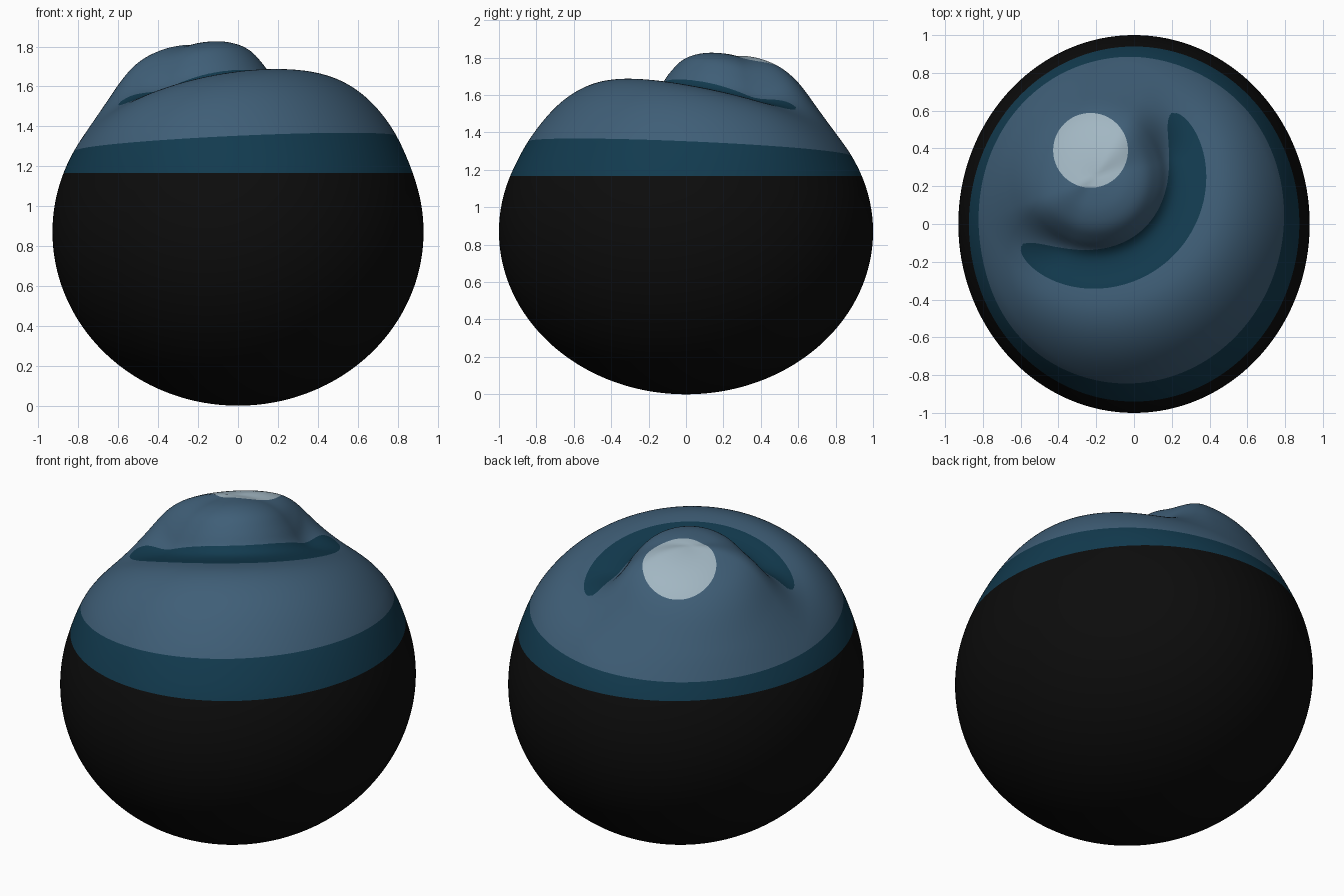
import bpy, bmesh, math
from mathutils import Vector

if "Cube" in bpy.data.objects:
    bpy.data.objects.remove(bpy.data.objects["Cube"])

A, B, C = 0.93, 1.0, 0.87            # half sizes of the base ellipsoid
D = Vector((0.66, -0.75)).normalized()   # axis the crest faces
P = Vector((-D.y, D.x))
CENTRE = Vector((-0.21, 0.25))       # crest centre seen from above

# height change from the ellipsoid, by distance from the crest centre
FRONT = [(0, .12), (.1, .108), (.2, .09), (.28, .055), (.345, -.01), (.385, -.062),
         (.43, -.083), (.5, -.07), (.6, -.026), (.72, .02), (.83, .042), (.95, .043),
         (1.1, .018), (1.22, 0), (2.5, 0)]
BACK = [(0, .12), (.1, .13), (.2, .134), (.3, .128), (.37, .105), (.47, .045),
        (.55, .012), (.63, 0), (2.5, 0)]


def smoothstep(a, b, x):
    t = min(1, max(0, (x - a) / (b - a)))
    return t * t * (3 - 2 * t)


def curve(pts, x):
    """Smooth hermite interpolation through profile points."""
    n = len(pts)

    def slope(i):
        i0, i1 = max(0, i - 1), min(n - 1, i + 1)
        return (pts[i1][1] - pts[i0][1]) / (pts[i1][0] - pts[i0][0])
    for i in range(n - 1):
        (x0, y0), (x1, y1) = pts[i], pts[i + 1]
        if x <= x1:
            h = x1 - x0
            t = (x - x0) / h
            return ((2*t**3 - 3*t*t + 1) * y0 + (t**3 - 2*t*t + t) * h * slope(i)
                    + (3*t*t - 2*t**3) * y1 + (t**3 - t*t) * h * slope(i + 1))
    return 0.0


def polar(co):
    q = Vector((co.x, co.y)) - CENTRE
    return q.length, math.atan2(q.dot(P), q.dot(D))


# colour boundaries: negative inside / below
def band_low(co):
    return co.z - 1.167


def band_high(co):
    return co.z - (1.315 + 0.048 * co.x - 0.045 * co.y)


def disc(co):
    if co.z < 1:
        return 1.0
    return math.hypot(co.x + 0.23, co.y - 0.39) - 0.198


def crescent(co):
    if co.z < 1:
        return 1.0
    r, th = polar(co)
    q = abs(th) / math.radians(88)
    half = 0.106 * math.sqrt(1 - q**4) if q < 1 else -0.1 * (q - 1)
    return abs(r - (0.485 + 0.04 * q**3)) - half


def cut(bm, f):
    """Cut clean edges into the surface where f changes sign."""
    bmesh.ops.triangulate(bm, faces=[g for g in bm.faces if len(g.verts) > 3])
    val = {v: f(v.co) for v in bm.verts}
    new = set()
    for e in list(bm.edges):
        a, b = e.verts
        fa, fb = val[a], val[b]
        if (fa < 0) != (fb < 0):
            t = min(.97, max(.03, fa / (fa - fb)))
            new.add(bmesh.utils.edge_split(e, a, t)[1])
    faces = {g for v in new for g in v.link_faces}
    for g in faces:
        hit = [v for v in g.verts if v in new]
        if len(hit) == 2:
            bmesh.utils.face_split(g, hit[0], hit[1])


def material(name, rgb):
    m = bpy.data.materials.new(name)
    m.diffuse_color = (*rgb, 1)
    m.use_nodes = True
    m.node_tree.nodes["Principled BSDF"].inputs["Base Color"].default_value = m.diffuse_color
    return m


# body: ellipsoid with a sculpted crest, groove and shoulder on top
bm = bmesh.new()
bmesh.ops.create_icosphere(bm, subdivisions=7, radius=1)
for v in bm.verts:
    n = v.co.normalized()
    v.co = Vector((n.x * A, n.y * B, n.z * C + C))
    if n.z > 0.25:
        r, th = polar(v.co)
        w = smoothstep(-0.35, 0.5, math.cos(th))
        dz = w * curve(FRONT, r) + (1 - w) * curve(BACK, r)
        v.co.z += dz * smoothstep(0.25, 0.55, n.z)

for f in (band_low, band_high, disc, crescent):
    cut(bm, f)

# colours by region
for g in bm.faces:
    c = g.calc_center_median()
    g.smooth = True
    if band_low(c) < 0:
        g.material_index = 0
    elif band_high(c) < 0 or crescent(c) < 0:
        g.material_index = 1
    elif disc(c) < 0:
        g.material_index = 3
    else:
        g.material_index = 2

mesh = bpy.data.meshes.new("body")
bm.to_mesh(mesh)
bm.free()
for name, rgb in (("black", (.0037, .0037, .0037)), ("dark teal", (.006, .043, .078)),
                  ("slate blue", (.050, .113, .185)), ("pale grey blue", (.36, .47, .54))):
    mesh.materials.append(material(name, rgb))
body = bpy.data.objects.new("body", mesh)
bpy.context.collection.objects.link(body)
